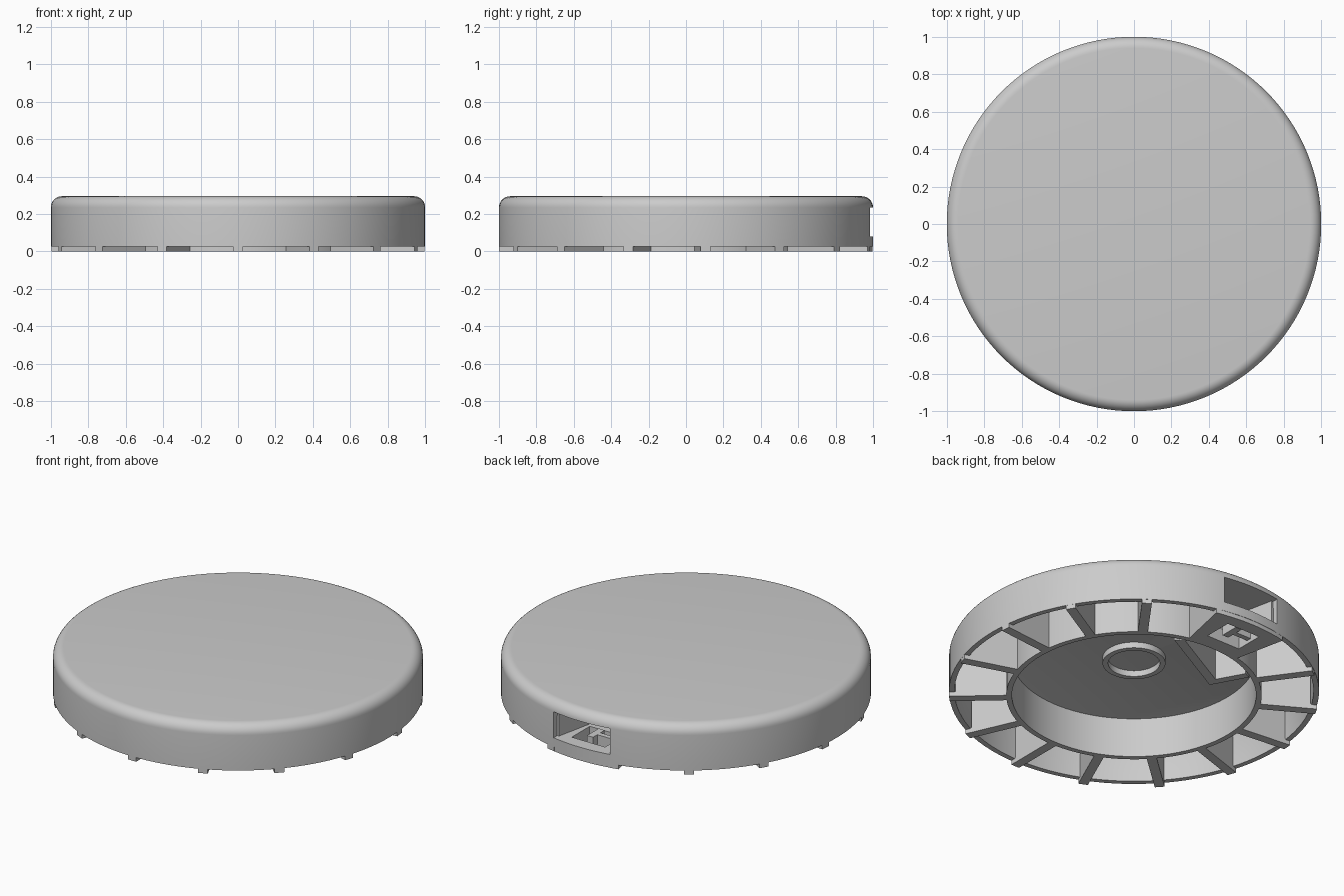
import bpy, bmesh
from math import sin, cos, pi, radians
from mathutils import Matrix

cube = bpy.data.objects.get("Cube")
if cube:
    bpy.data.objects.remove(cube)

grey = bpy.data.materials.new("plain_grey")
grey.use_nodes = True
COLOR = (0.6, 0.6, 0.6, 1)
grey.diffuse_color = COLOR
grey.node_tree.nodes["Principled BSDF"].inputs["Base Color"].default_value = COLOR

CEILING, TOP, FILLET, RIBS = 0.235, 0.295, 0.06, 15


def finish(name, bm, smooth=False):
    bmesh.ops.recalc_face_normals(bm, faces=bm.faces)
    mesh = bpy.data.meshes.new(name)
    bm.to_mesh(mesh)
    bm.free()
    mesh.materials.append(grey)
    obj = bpy.data.objects.new(name, mesh)
    bpy.context.collection.objects.link(obj)
    if smooth:
        shade(obj)
    return obj


def activate(obj):
    bpy.ops.object.select_all(action='DESELECT')
    obj.select_set(True)
    bpy.context.view_layer.objects.active = obj


def shade(obj):
    activate(obj)
    bpy.ops.object.shade_smooth_by_angle(angle=radians(30))


def lathe(name, profile, closed, steps=128):
    """Revolve (radius, z) points around the z axis."""
    bm = bmesh.new()
    verts = [bm.verts.new((r, 0, z)) for r, z in profile]
    pairs = list(zip(verts, verts[1:]))
    if closed:
        pairs.append((verts[-1], verts[0]))
    edges = [bm.edges.new(p) for p in pairs]
    bmesh.ops.spin(bm, geom=verts + edges, cent=(0, 0, 0), axis=(0, 0, 1),
                   angle=2 * pi, steps=steps)
    bmesh.ops.remove_doubles(bm, verts=bm.verts, dist=0.0001)
    return finish(name, bm, True)


def prism(name, outline, z0, z1):
    """Extrude an (x, y) outline from z0 to z1."""
    bm = bmesh.new()
    face = bm.faces.new([bm.verts.new((x, y, z0)) for x, y in outline])
    new = bmesh.ops.extrude_face_region(bm, geom=[face])["geom"]
    bmesh.ops.translate(bm, vec=(0, 0, z1 - z0),
                        verts=[v for v in new if isinstance(v, bmesh.types.BMVert)])
    return finish(name, bm)


def box(name, x0, x1, y0, y1, z0, z1):
    return prism(name, [(x0, y0), (x1, y0), (x1, y1), (x0, y1)], z0, z1)


def cut(target, cutter):
    activate(target)
    mod = target.modifiers.new("cut", 'BOOLEAN')
    mod.operation = 'DIFFERENCE'
    mod.solver = 'EXACT'
    mod.object = cutter
    bpy.ops.object.modifier_apply(modifier=mod.name)
    bpy.data.objects.remove(cutter)


# Round cap with rounded top edge and a thin skirt
corner = [(1 - FILLET + FILLET * cos(a), TOP - FILLET + FILLET * sin(a))
          for a in (i * pi / 16 for i in range(9))]
shell = lathe("cap_shell", [(0, CEILING), (0.93, CEILING), (0.96, 0.22), (0.97, 0.19),
                            (0.97, 0.025), (1, 0.025)] + corner + [(0, TOP)], False)
cut(shell, box("window_cutter", -0.185, 0.185, 0.85, 1.1, 0.08, 0.235))
shade(shell)

# Inner ring and centre boss under the cap
lathe("inner_ring", [(0.66, 0), (0.69, 0), (0.69, 0.24), (0.66, 0.24)], True)
lathe("centre_boss", [(0.14, 0.2), (0.17, 0.2), (0.17, 0.24), (0.14, 0.24)], True, 64)

# Radial ribs with feet reaching below the skirt
for i in range(RIBS):
    rib = prism("rib", [(-0.027, -0.68), (-0.027, -0.965), (0.027, -0.965), (0.027, -0.68)],
                0, 0.24)
    foot = box("rib_foot", -0.027, 0.027, -0.999, -0.96, 0, 0.03)
    for part in (rib, foot):
        part.data.transform(Matrix.Rotation(2 * pi * i / RIBS, 4, 'Z'))

# Sill under the window, filling the bay between two ribs
angles = [radians(-12 + 2 * i) for i in range(13)]
arc = [(sin(a), cos(a)) for a in angles]
sill = prism("window_sill", [(x * 0.998, y * 0.998) for x, y in arc]
             + [(x * 0.68, y * 0.68) for x, y in reversed(arc)], 0, 0.08)
cut(sill, box("sill_cutter", -0.11, 0.11, 0.75, 0.92, -0.1, 0.2))
box("sill_crossbar", -0.11, 0.03, 0.82, 0.85, 0.02, 0.1)
box("sill_post", -0.01, 0.03, 0.78, 0.89, 0.02, 0.1)

# Angled pocket walls inside the ring
prism("pocket_long_wall", [(0.22, 0.6), (-0.24, 0.35), (-0.265, 0.395), (0.17, 0.632)],
      0, 0.24)
prism("pocket_end_wall", [(-0.24, 0.35), (-0.35, 0.55), (-0.31, 0.57), (-0.2, 0.372)],
      0, 0.24)
